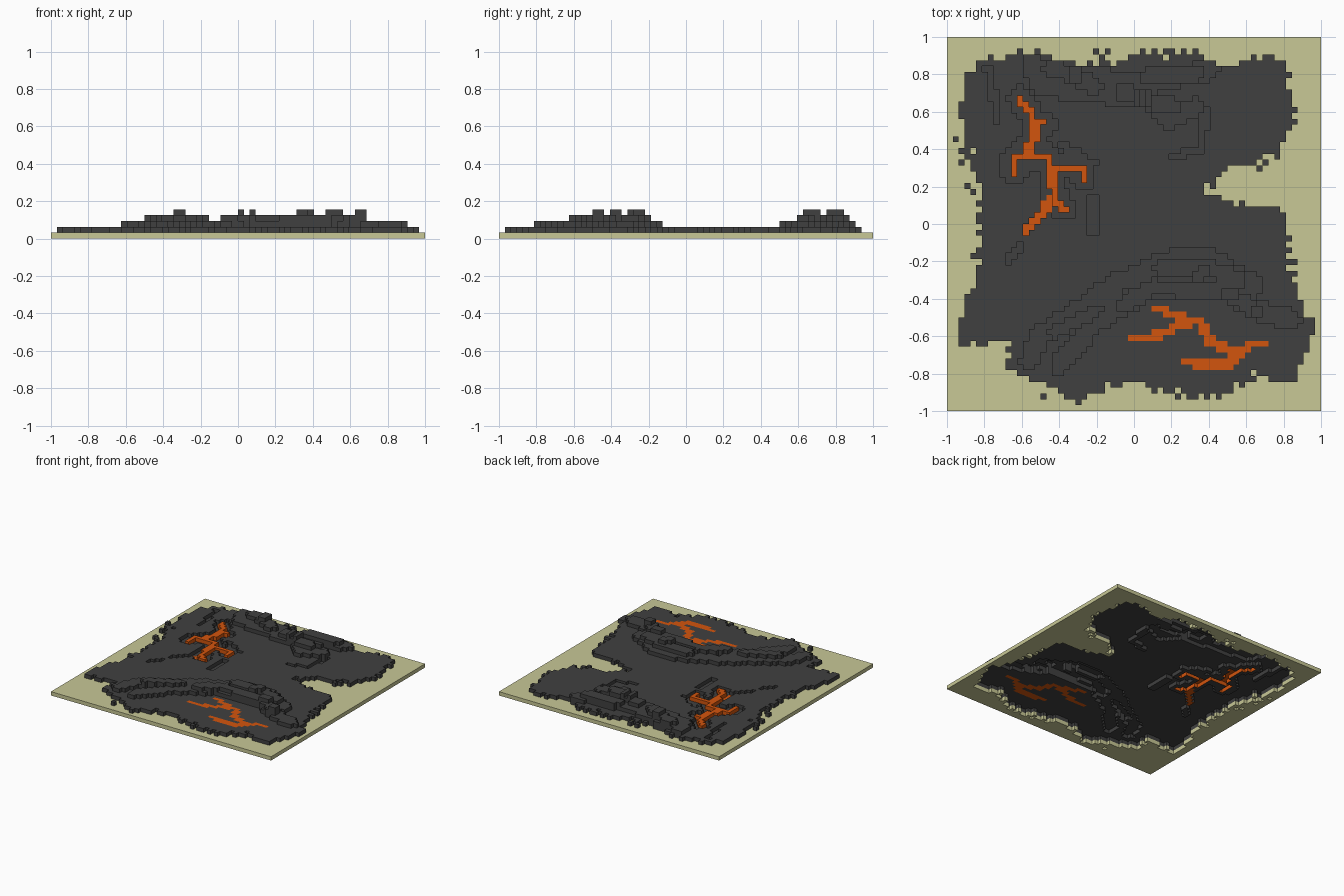
import bpy, bmesh, random
from mathutils import Vector
from mathutils.geometry import intersect_point_line

random.seed(4)
if "Cube" in bpy.data.objects:
    bpy.data.objects.remove(bpy.data.objects["Cube"])

N = 64
C = 2 / N          # edge of one voxel, also one height step


def material(name, rgb):
    m = bpy.data.materials.new(name)
    m.use_nodes = True
    m.diffuse_color = (*rgb, 1)
    m.node_tree.nodes["Principled BSDF"].inputs["Base Color"].default_value = (*rgb, 1)
    return m


def inside(poly, x, y):
    hit = False
    for (x1, y1), (x2, y2) in zip(poly, poly[1:] + poly[:1]):
        if (y1 > y) != (y2 > y) and x < x1 + (y - y1) * (x2 - x1) / (y2 - y1):
            hit = not hit
    return hit


def near(path, x, y, reach):
    p = Vector((x, y, 0))
    for a, b in zip(path, path[1:]):
        a, b = Vector((*a, 0)), Vector((*b, 0))
        t = intersect_point_line(p, a, b)[1]
        if (p - a.lerp(b, min(1, max(0, t)))).length < reach:
            return True
    return False


# Shoreline of the rock field
shore = [(-.1, .86), (.05, .92), (.35, .92), (.47, .84), (.72, .92), (.82, .86), (.85, .66),
         (.84, .5), (.74, .36), (.5, .3), (.46, .21), (.35, .17), (.53, .11), (.72, .1),
         (.82, .04), (.84, -.3), (.9, -.4), (.96, -.58), (.87, -.84), (.66, -.82), (.46, -.92),
         (.1, -.9), (.03, -.84), (-.1, -.86), (-.3, -.95), (-.52, -.84), (-.7, -.77),
         (-.67, -.63), (-.92, -.66), (-.92, -.43), (-.82, -.28), (-.84, .22), (-.91, .42),
         (-.94, .63), (-.86, .87), (-.65, .89), (-.55, .94), (-.42, .89), (-.24, .85), (-.16, .92)]

# Hill ridges: (steps above the slab, half width, crest line)
ridges = [
    (2, .055, [(-.56, -.73), (-.5, -.6), (-.1, -.32), (.2, -.19), (.42, -.19), (.64, -.33)]),
    (2, .055, [(-.4, -.75), (-.2, -.52), (.1, -.34), (.5, -.36), (.65, -.46), (.84, -.51)]),
    (2, .055, [(-.55, .85), (-.5, .74), (-.1, .69), (.08, .66), (.2, .56), (.32, .62)]),
    (2, .055, [(-.45, .83), (-.2, .79), (0, .74), (.4, .82)]),
    (3, .035, [(-.42, -.58), (-.2, -.46)]),
    (3, .045, [(-.05, -.43), (.1, -.34), (.5, -.36), (.63, -.46)]),
    (3, .045, [(.15, -.24), (.42, -.24), (.56, -.3)]),
    (3, .045, [(-.45, .83), (-.31, .79), (-.21, .74)]),
    (3, .045, [(-.05, .7), (.08, .66), (.2, .63)]),
    (3, .045, [(.08, .79), (.34, .81)]),
    (4, .03, [(-.32, .78), (-.31, .81)]),
    (4, .02, [(.016, .64), (.016, .69)]),
    (4, .02, [(.078, .64), (.078, .69)]),
    (4, .035, [(.34, -.28), (.37, -.25)]),
    (4, .035, [(.5, -.38), (.53, -.37)]),
    (4, .03, [(.65, -.47), (.66, -.46)]),
]

# Narrow dry gullies in the plain
gullies = [[(-.78, .82), (-.72, .56)], [(.2, .36), (.36, .4), (.38, .6)],
           [(-.38, .42), (-.22, .32)], [(-.22, .14), (-.22, -.05)], [(-.6, -.1), (-.67, -.2)]]

# Lava streams: raised in a dry bed, level with the plain, or sunk
raised_streams = [
    [(-.61, .67), (-.55, .6), (-.53, .48), (-.58, .36), (-.46, .36), (-.42, .15)],
    [(-.53, .54), (-.48, .54)],
    [(-.64, .27), (-.64, .36), (-.58, .37)],
    [(-.45, .3), (-.27, .3), (-.27, .24)],
    [(-.42, .14), (-.38, .08)],
]
sunk_stream = [(-.43, .14), (-.58, -.05)]
level_streams = [
    [(.13, -.45), (.27, -.51), (.36, -.52), (.4, -.62), (.54, -.7), (.62, -.65), (.71, -.64)],
    [(-.02, -.61), (.13, -.6), (.3, -.52)],
    [(.27, -.73), (.36, -.75), (.51, -.75), (.54, -.7)],
]

# Classify every cell: height in steps, and which part it belongs to
height, kind = {}, {}
for i in range(N):
    for j in range(N):
        x, y = -1 + (i + .5) * C, -1 + (j + .5) * C
        # Ragged shore: small jitter everywhere, a few cells jump further
        reach = .07 if random.random() < .12 else .025
        jx, jy = random.uniform(-reach, reach), random.uniform(-reach, reach)
        kind[i, j], height[i, j] = "sand", 1
        if abs(x) < .97 and -.97 < y < .94 and inside(shore, x + jx, y + jy):
            steps = max([1] + [s for s, r, crest in ridges if near(crest, x, y, r)])
            if steps == 1 and (any(near(s, x, y, .065) for s in raised_streams)
                               or any(near(g, x, y, .02) for g in gullies)):
                steps = 0
            kind[i, j], height[i, j] = "rock", 1 + steps
            if near(sunk_stream, x, y, .024):
                kind[i, j], height[i, j] = "lava", 1
            if any(near(s, x, y, .024) for s in raised_streams + level_streams):
                kind[i, j], height[i, j] = "lava", 2


class Part:
    """Collects voxel faces, sharing vertices, and becomes one object."""
    def __init__(self, name, mat):
        self.name, self.mat, self.bm, self.verts = name, mat, bmesh.new(), {}

    def face(self, *corners):
        vs = []
        for c in corners:
            if c not in self.verts:
                self.verts[c] = self.bm.verts.new((-1 + c[0] * C, -1 + c[1] * C, c[2] * C))
            vs.append(self.verts[c])
        self.bm.faces.new(vs)

    def finish(self):
        me = bpy.data.meshes.new(self.name)
        self.bm.to_mesh(me)
        self.bm.free()
        me.materials.append(self.mat)
        bpy.context.collection.objects.link(bpy.data.objects.new(self.name, me))


parts = {
    "sand": Part("sand_slab", material("pale_olive_sand", (0.58, 0.58, 0.305))),
    "rock": Part("rock_terraces", material("charcoal_rock", (0.051, 0.051, 0.051))),
    "lava": Part("lava_streams", material("orange_lava", (0.65, 0.09, 0.004))),
}

for (i, j), k in kind.items():
    h = height[i, j]
    quad = [(i, j), (i + 1, j), (i + 1, j + 1), (i, j + 1)]
    parts[k].face(*[(*q, h) for q in quad])
    if k == "sand":
        parts[k].face(*[(*q, 0) for q in reversed(quad)])
    # Walls towards lower neighbours, and the cut edge of the slab
    for n, (di, dj) in enumerate([(0, -1), (1, 0), (0, 1), (-1, 0)]):
        a, b = quad[n], quad[(n + 1) % 4]
        other = (i + di, j + dj)
        if k == "sand":
            if kind.get(other) != "sand":
                parts[k].face((*a, 0), (*b, 0), (*b, 1), (*a, 1))
        else:
            for z in range(height[other], h):
                parts[k].face((*a, z), (*b, z), (*b, z + 1), (*a, z + 1))

for part in parts.values():
    part.finish()
